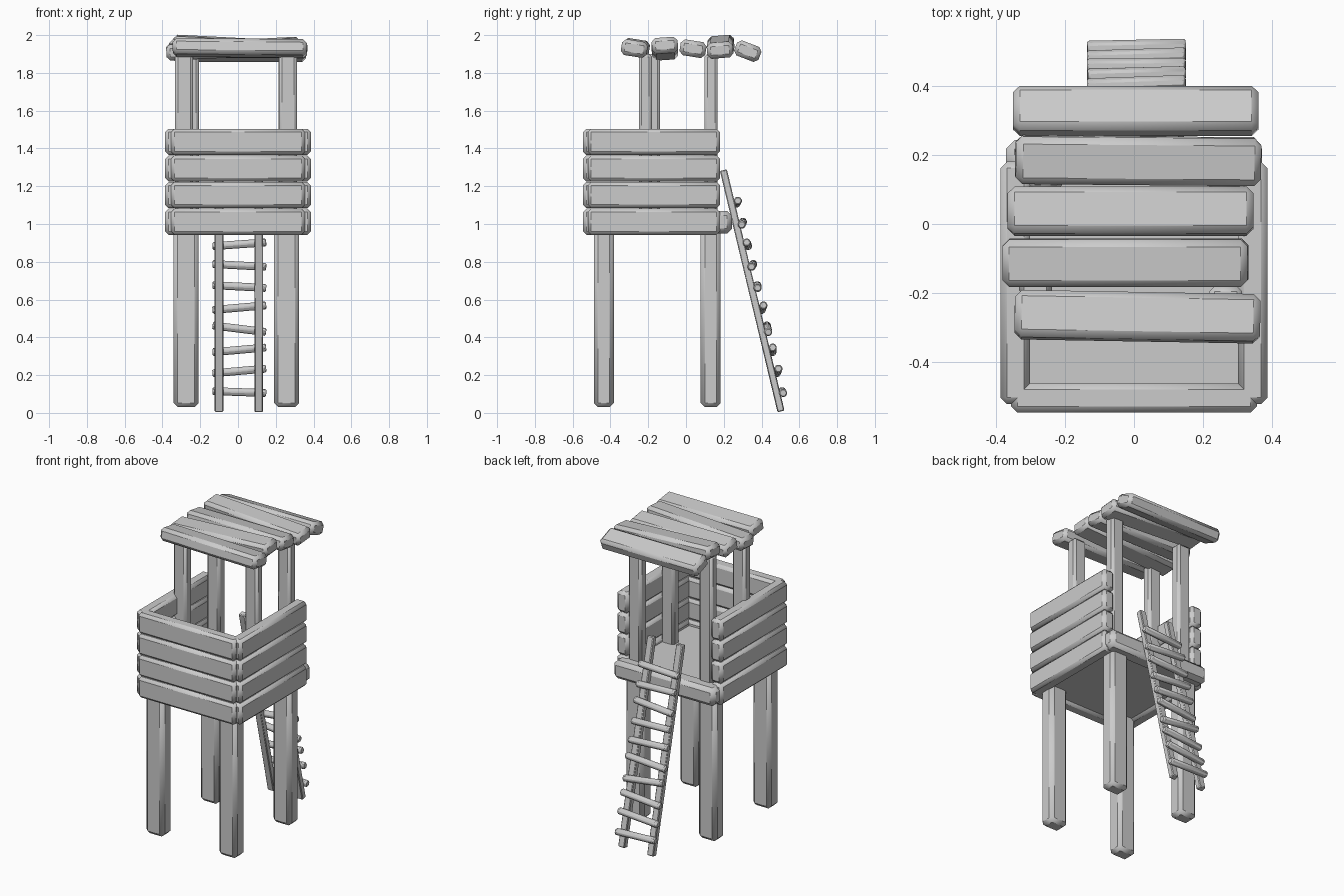
import bpy, math, random
from mathutils import Vector

random.seed(4)
if "Cube" in bpy.data.objects:
    bpy.data.objects.remove(bpy.data.objects["Cube"], do_unlink=True)

wood = bpy.data.materials.new("pale grey wood")
wood.use_nodes = True
wood.diffuse_color = (0.6, 0.6, 0.6, 1)
wood.node_tree.nodes["Principled BSDF"].inputs["Base Color"].default_value = (0.6, 0.6, 0.6, 1)


def finish(obj, name, bevel):
    obj.name = name
    obj.data.materials.append(wood)
    if bevel:
        mod = obj.modifiers.new("Worn edges", "BEVEL")
        mod.width = bevel
        mod.segments = 1
    bpy.ops.object.shade_smooth_by_angle(angle=math.radians(50))
    return obj


def beam(name, center, size, rot=(0, 0, 0), bevel=0.018):
    """Timber with chamfered edges."""
    bpy.ops.mesh.primitive_cube_add(size=1, location=center)
    obj = bpy.context.object
    obj.scale = size
    bpy.ops.object.transform_apply(location=False, rotation=False, scale=True)
    obj.rotation_euler = [math.radians(a) for a in rot]
    return finish(obj, name, bevel)


# Four legs
for side, x in (("right", -0.275), ("left", 0.257)):
    for end, y in (("front", -0.435), ("back", 0.13)):
        beam(f"{end}_{side}_leg", (x, y, 0.515), (0.132, 0.105, 0.97), bevel=0.022)

# Platform floor and its back edge board
beam("floor", (0, -0.16, 1.005), (0.64, 0.66, 0.09), bevel=0.005)
beam("back_edge_board", (0, 0.185, 1.01), (0.74, 0.115, 0.12), bevel=0.025)

# Plank walls on three sides
for i in range(4):
    z = 1.012 + 0.141 * i
    beam(f"front_wall_plank_{i + 1}", (0, -0.503, z), (0.71, 0.085, 0.138))
    for side, s in (("right", -1), ("left", 1)):
        beam(f"{side}_wall_plank_{i + 1}", (s * 0.343, -0.17, z), (0.085, 0.70, 0.138))

# Roof posts
for name, x, y in (("front_right", -0.285, -0.172), ("front_left", 0.265, -0.215),
                   ("back_right", -0.255, 0.133), ("back_left", 0.262, 0.133)):
    beam(f"{name}_roof_post", (x, y, 1.46), (0.095, 0.07, 0.88), bevel=0.015)

# Crooked roof boards: centre, then tilt about x, y and z
roof = [((0.01, -0.268, 1.932), (-9, 0.5, -1)),
        ((-0.025, -0.112, 1.928), (4, -3, 0)),
        ((-0.01, 0.037, 1.928), (-9, 0, 0)),
        ((0.012, 0.183, 1.938), (5, 3, -0.5)),
        ((0.005, 0.327, 1.915), (-21, 0, 0))]
for i, (center, tilt) in enumerate(roof):
    beam(f"roof_board_{i + 1}", center, (0.71, 0.138, 0.085), tilt, bevel=0.02)

# Leaning ladder
foot, top = Vector((0, 0.503, 0.008)), Vector((0, 0.198, 1.285))
lean = math.degrees(math.atan2(foot.y - top.y, top.z - foot.z))
for side, x in (("right", -0.101), ("left", 0.11)):
    mid = (foot + top) / 2
    beam(f"{side}_ladder_rail", (x, mid.y, mid.z), (0.046, 0.038, (top - foot).length),
         (lean, 0, 0), bevel=0.005)

# Uneven rungs on the outer side of the rails
tilts = (2, -5, -5, 7, -5, 3, 3, -4, 3, -3)
for i, tilt in enumerate(tilts):
    p = foot.lerp(top, 0.08 + 0.0875 * i)
    bpy.ops.mesh.primitive_cylinder_add(vertices=6, radius=0.024, depth=0.285,
                                        location=(0.007, p.y + 0.033, p.z))
    rung = bpy.context.object
    rung.rotation_euler = (random.uniform(-0.04, 0.04), math.radians(90 + tilt), 0)
    finish(rung, f"ladder_rung_{i + 1}", 0.006)
